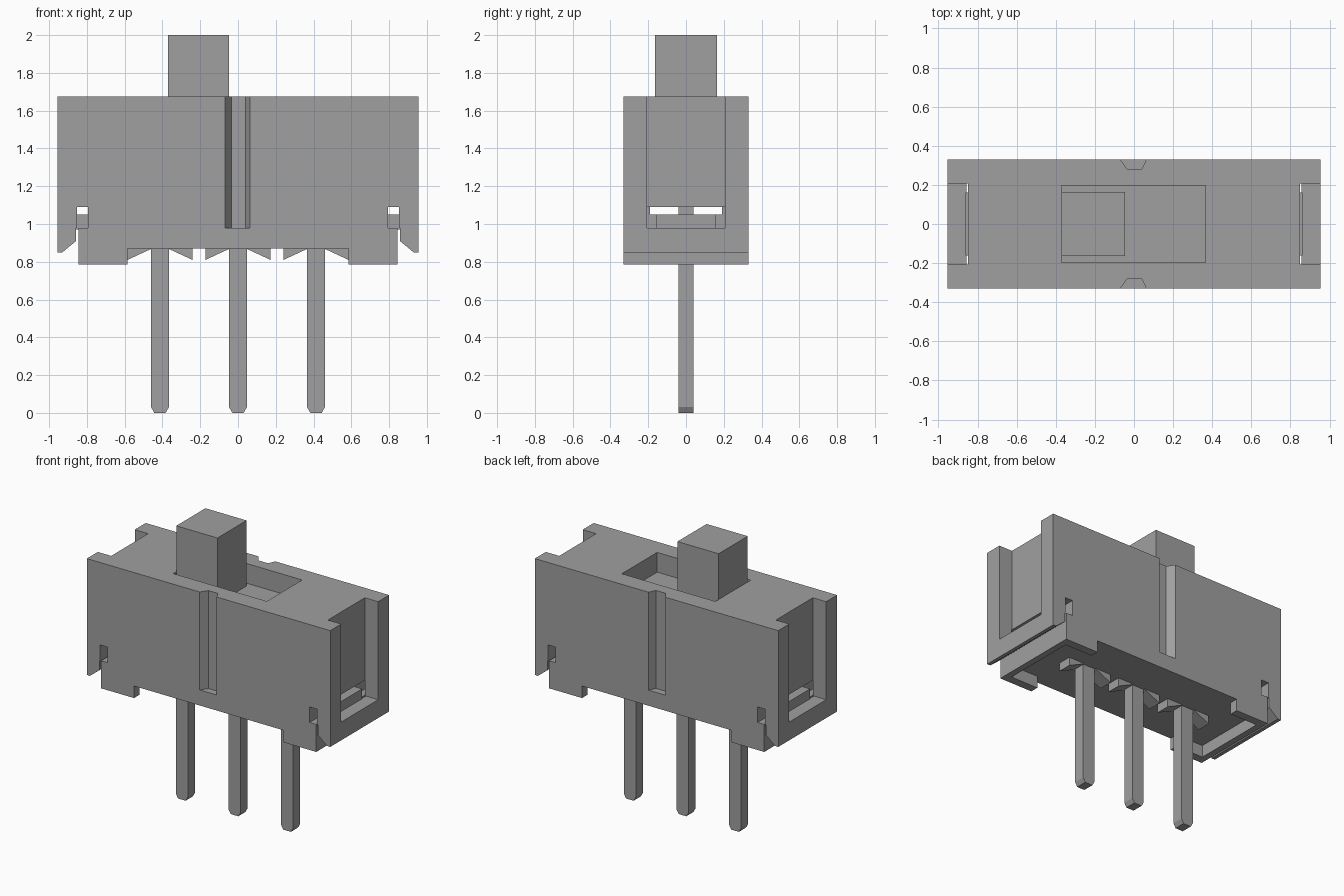
import bpy

cube = bpy.data.objects.get("Cube")
if cube:
    bpy.data.objects.remove(cube, do_unlink=True)

grey = bpy.data.materials.new("mid grey")
grey.use_nodes = True
COLOUR = (0.35, 0.35, 0.355, 1)
grey.diffuse_color = COLOUR
grey.node_tree.nodes["Principled BSDF"].inputs["Base Color"].default_value = COLOUR


def prism(name, outline, low, high, axis="y"):
    """Extrude an outline: (x, z) along y, or (x, y) along z."""
    n = len(outline)
    if axis == "y":
        verts = [(a, t, b) for t in (low, high) for a, b in outline]
    else:
        verts = [(a, b, t) for t in (low, high) for a, b in outline]
    faces = [list(range(n))[::-1], list(range(n, 2 * n))]
    faces += [[i, (i + 1) % n, n + (i + 1) % n, n + i] for i in range(n)]
    mesh = bpy.data.meshes.new(name)
    mesh.from_pydata(verts, [], faces)
    area = sum(p[0] * q[1] - q[0] * p[1]
               for p, q in zip(outline, outline[1:] + outline[:1]))
    if (area < 0) != (axis == "y"):
        mesh.flip_normals()
    mesh.materials.append(grey)
    obj = bpy.data.objects.new(name, mesh)
    bpy.context.collection.objects.link(obj)
    return obj


def block(name, x, y, z):
    return prism(name, [(x[0], z[0]), (x[1], z[0]), (x[1], z[1]), (x[0], z[1])], *y)


def carve(target, cutters):
    for cutter in cutters:
        cutter.hide_render = True
        mod = target.modifiers.new("cut", "BOOLEAN")
        mod.operation = "DIFFERENCE"
        mod.solver = "EXACT"
        mod.object = cutter
    graph = bpy.context.evaluated_depsgraph_get()
    mesh = bpy.data.meshes.new_from_object(target.evaluated_get(graph))
    target.modifiers.clear()
    target.data = mesh
    for cutter in cutters:
        bpy.data.objects.remove(cutter, do_unlink=True)


W, D, TOP, SILL = 0.955, 0.33, 1.675, 0.98

# Housing side profile: corner feet, slits and hanging bevelled end flaps
half = [(0.585, 0.87), (0.585, 0.785), (0.845, 0.785), (0.845, SILL),
        (0.857, SILL), (0.857, 0.91), (0.93, 0.85), (W, 0.85), (W, TOP)]
housing = prism("housing", half + [(-x, z) for x, z in reversed(half)], -D, D)

cutters = [
    # Slider slot, hollow interior and underside tray
    block("slot_cutter", (-0.37, 0.365), (-0.198, 0.198), (1.535, 1.8)),
    block("cavity_cutter", (-0.78, 0.78), (-0.26, 0.26), (1.05, 1.45)),
    block("tray_cutter", (-0.8, 0.8), (-0.27, 0.27), (0.7, 0.87)),
    # Lengthwise opening above the latch tabs
    block("window_cutter", (-1.1, 1.1), (-0.19, 0.19), (1.05, 1.09)),
]
for s in (-1, 1):
    # End recess and cross hole
    cutters.append(block("recess_cutter", sorted((s * 0.85, s * 1.1)),
                         (-0.207, 0.207), (SILL, 1.8)))
    cutters.append(block("hole_cutter", sorted((s * 0.793, s * 0.852)),
                         (-0.5, 0.5), (SILL, 1.09)))
    # Tapered vertical groove in front and back
    groove = [(-0.08, s * 0.35), (-0.07, s * D), (-0.035, s * 0.28),
              (0.04, s * 0.28), (0.063, s * D), (0.07, s * 0.35)]
    cutters.append(prism("groove_cutter", groove, SILL, 1.8, "z"))
carve(housing, cutters)

# Latch tabs at both ends
for s, side in ((-1, "right"), (1, "left")):
    block(side + "_latch_tab", sorted((s * 0.77, s * 0.862)),
          (-0.16, 0.16), (0.97, 1.05))

# Sliding knob
block("slider_knob", (-0.37, -0.047), (-0.163, 0.163), (1.52, 2.0))

# Terminal pins with chamfered tips, each between two wedge barbs
for x, place in ((-0.413, "right"), (0, "middle"), (0.413, "left")):
    pin = [(-0.047, 1.25), (-0.047, 0.03), (-0.03, 0.0),
           (0.03, 0.0), (0.047, 0.03), (0.047, 1.25)]
    prism(place + "_pin", [(x + a, z) for a, z in pin], -0.04, 0.04)
    for s in (-1, 1):
        wedge = [(0.047, 0.88), (0.047, 0.868), (0.172, 0.81), (0.172, 0.88)]
        prism(place + "_pin_barb", [(x + s * a, z) for a, z in wedge], -0.05, 0.05)
